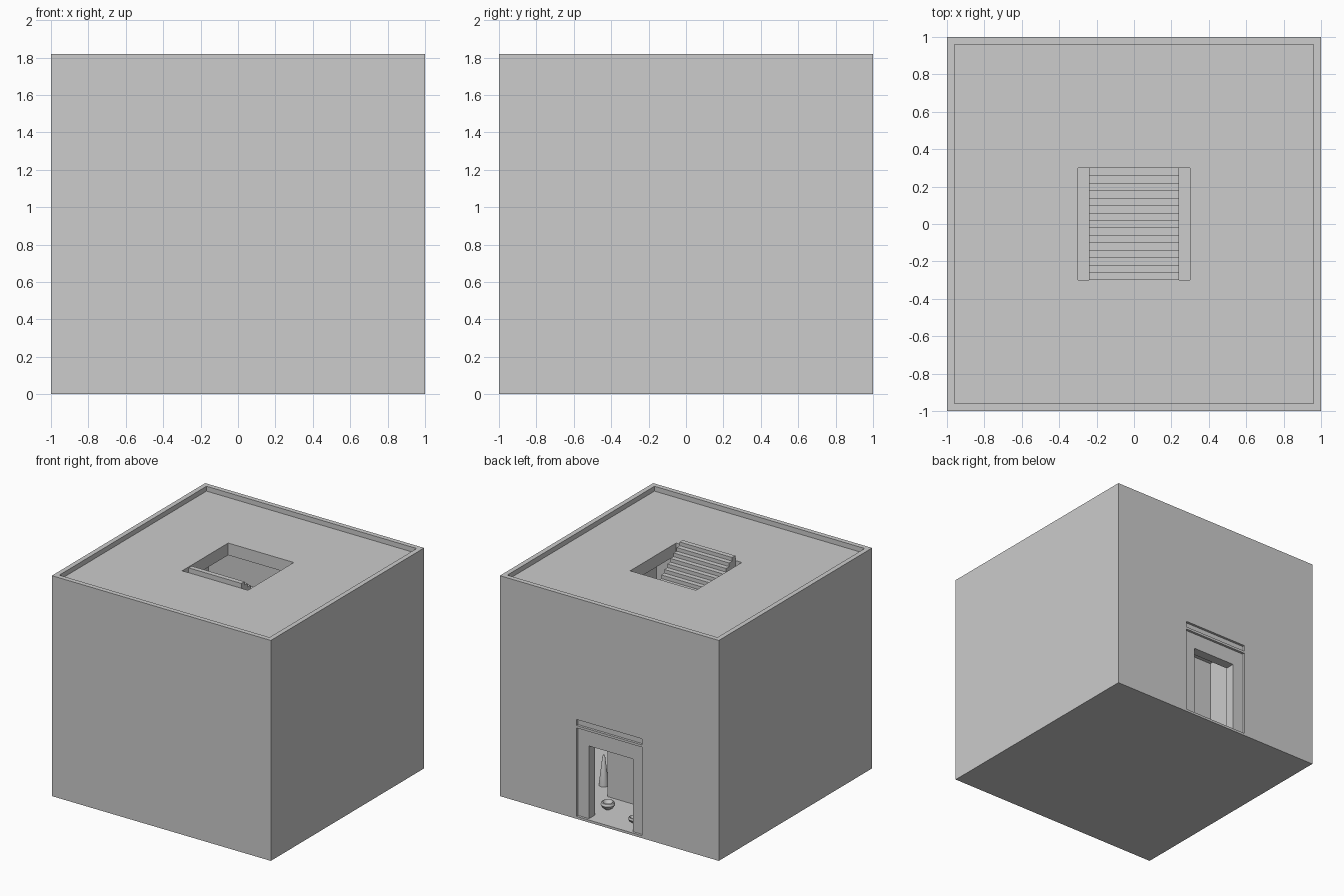
import bpy, bmesh, math

if "Cube" in bpy.data.objects:
    bpy.data.objects.remove(bpy.data.objects["Cube"])

# One plain grey for the whole building
grey = bpy.data.materials.new("plain grey plaster")
grey.diffuse_color = (0.604, 0.604, 0.604, 1)
grey.use_nodes = True
grey.node_tree.nodes["Principled BSDF"].inputs["Base Color"].default_value = grey.diffuse_color


def add_mesh(name, bm):
    bmesh.ops.recalc_face_normals(bm, faces=bm.faces)
    me = bpy.data.meshes.new(name)
    bm.to_mesh(me)
    bm.free()
    me.materials.append(grey)
    ob = bpy.data.objects.new(name, me)
    bpy.context.collection.objects.link(ob)
    return ob


def box(name, x, y, z):
    """Axis-aligned box from (min, max) pairs."""
    bm = bmesh.new()
    bmesh.ops.create_cube(bm, size=1)
    for v in bm.verts:
        for i, (lo, hi) in enumerate((x, y, z)):
            v.co[i] = (lo + hi) / 2 + v.co[i] * (hi - lo)
    return add_mesh(name, bm)


def cut(target, x, y, z):
    """Subtract a box from the target and discard the cutter."""
    cutter = box("cutter", x, y, z)
    cutter.hide_render = True
    mod = target.modifiers.new("cut", 'BOOLEAN')
    mod.operation = 'DIFFERENCE'
    mod.solver = 'EXACT'
    mod.object = cutter
    bpy.context.view_layer.objects.active = target
    bpy.ops.object.modifier_apply(modifier=mod.name)
    bpy.data.objects.remove(cutter, do_unlink=True)


def lathe(name, profile, x, y, sides=20):
    """Turned vessel from (radius, height) points."""
    bm = bmesh.new()
    rings = []
    for r, h in profile:
        rings.append([bm.verts.new((x + r * math.cos(2 * math.pi * i / sides),
                                    y + r * math.sin(2 * math.pi * i / sides), h))
                      for i in range(sides)])
    for a, b in zip(rings, rings[1:]):
        for i in range(sides):
            j = (i + 1) % sides
            bm.faces.new((a[i], a[j], b[j], b[i]))
    bm.faces.new(rings[0])
    bm.faces.new(rings[-1])
    ob = add_mesh(name, bm)
    bpy.ops.object.select_all(action='DESELECT')
    ob.select_set(True)
    bpy.context.view_layer.objects.active = ob
    bpy.ops.object.shade_smooth_by_angle(angle=math.radians(35))
    return ob


FLOOR = 0.02
UPPER = 0.92
ROOF = 1.78
TOP = 1.82

# House shell: two hollow storeys, parapet, roof hatch, doorway at the back
house = box("house_shell", (-1, 1), (-1, 1), (0, TOP))
cut(house, (-.96, .96), (-.96, .96), (ROOF, 2))          # parapet
cut(house, (-.9, .9), (-.9, .9), (FLOOR, .84))           # ground room
cut(house, (-.9, .9), (-.9, .9), (UPPER, 1.68))          # upper room
cut(house, (-.3, .3), (-.3, .3), (1.6, 1.9))             # roof hatch
cut(house, (-.3, .3), (.98, 1.1), (FLOOR, .82))          # door surround recess
cut(house, (-.2, .2), (.85, 1.05), (FLOOR, .62))         # doorway

# Lintel moulding inside the recess
box("door_lintel", (-.3, .3), (.975, 1), (.75, .77))

# Staircase climbing from the upper floor to the roof hatch
steps, tread, rise = 30, .04, .03
outline = [(-.3, UPPER - .01)]
for i in range(steps):
    outline.append((-.3 + i * tread, TOP - i * rise))
    outline.append((-.3 + (i + 1) * tread, TOP - i * rise))
outline.append((-.3 + steps * tread, UPPER - .01))
bm = bmesh.new()
side = bm.faces.new([bm.verts.new((-.24, y, z)) for y, z in outline])
swept = bmesh.ops.extrude_face_region(bm, geom=[side])
bmesh.ops.translate(bm, vec=(.48, 0, 0),
                    verts=[v for v in swept["geom"] if isinstance(v, bmesh.types.BMVert)])
add_mesh("roof_stairs", bm)

# Entrance hall partitions
box("hall_back_wall", (-.36, .31), (.5, .58), (FLOOR - .005, .845))
box("hall_side_wall", (-.36, -.3), (.58, .905), (FLOOR - .005, .845))

# Vessels on the ground floor
bowl = [(.02, FLOOR), (.045, FLOOR + .02), (.055, FLOOR + .04), (.048, FLOOR + .058),
        (.04, FLOOR + .062), (.036, FLOOR + .05), (.02, FLOOR + .03)]
lathe("floor_bowl", bowl, .183, .757)
lathe("small_bowl", [(r * .75, FLOOR + (h - FLOOR) * .75) for r, h in bowl], -.11, .84)
lathe("tall_cone", [(.036, FLOOR), (.034, FLOOR + .04), (.01, FLOOR + .24), (.005, FLOOR + .25)], .45, .43)
